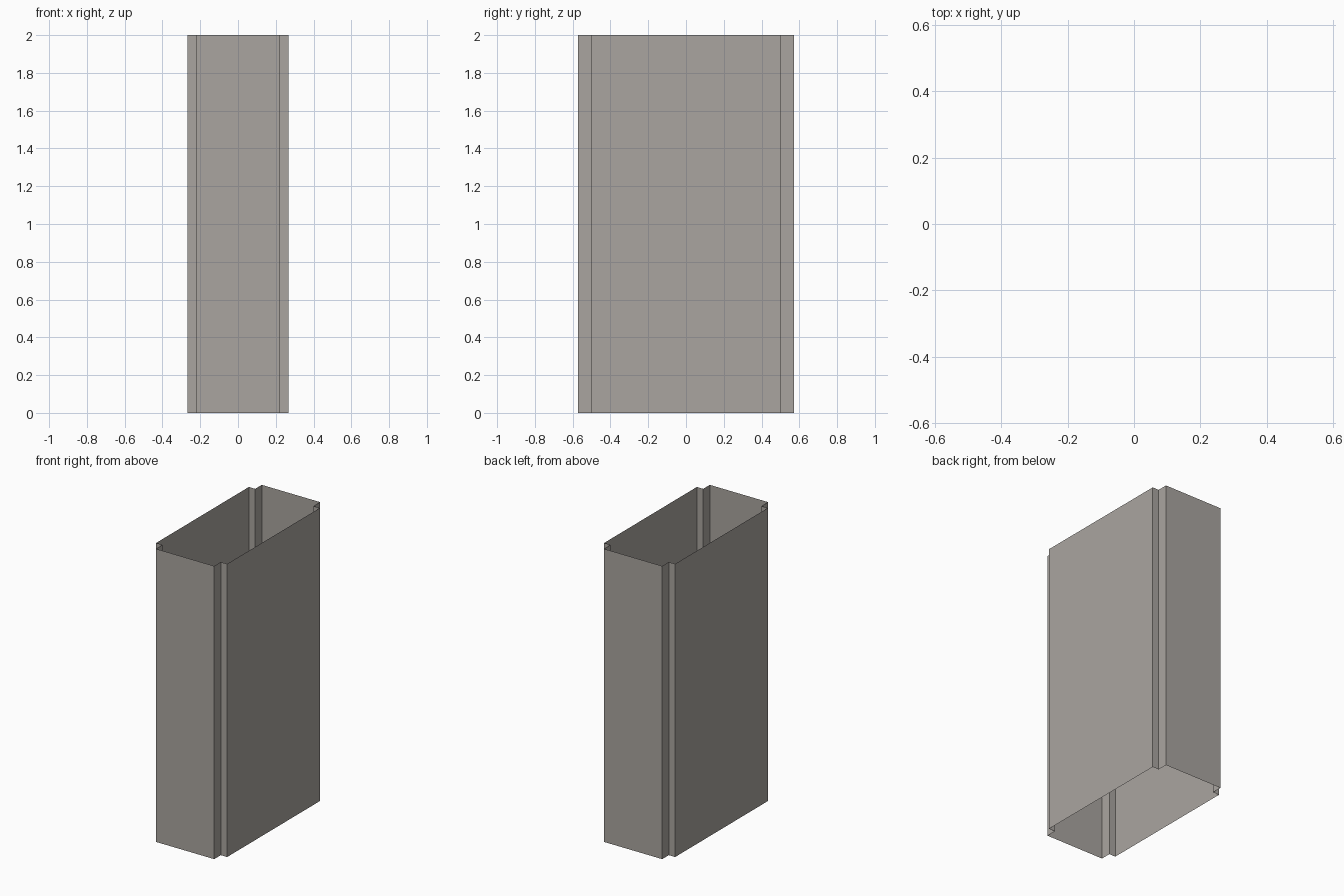
import bpy
import bmesh

if "Cube" in bpy.data.objects:
    bpy.data.objects.remove(bpy.data.objects["Cube"])

HEIGHT = 2.0
OX, OY = 0.268, 0.571   # outer half sizes
IX, IY = 0.22, 0.50     # half sizes at the notched corners

# Plain warm grey
mat = bpy.data.materials.new("warm_grey")
mat.diffuse_color = (0.40, 0.375, 0.35, 1.0)
mat.use_nodes = True
mat.node_tree.nodes["Principled BSDF"].inputs["Base Color"].default_value = mat.diffuse_color

# Rectangle outline with a square notch stepped into every corner
quarter = [(OX, IY), (IX, IY), (IX, OY)]
outline = []
for sx, sy in ((1, 1), (-1, 1), (-1, -1), (1, -1)):
    pts = [(x * sx, y * sy) for x, y in quarter]
    outline += pts if sx * sy > 0 else pts[::-1]

# Open-ended thin sleeve: one wall quad per outline edge
bm = bmesh.new()
low = [bm.verts.new((x, y, 0.0)) for x, y in outline]
top = [bm.verts.new((x, y, HEIGHT)) for x, y in outline]
n = len(outline)
for i in range(n):
    j = (i + 1) % n
    bm.faces.new((low[i], low[j], top[j], top[i]))

mesh = bpy.data.meshes.new("notched_sleeve")
bm.to_mesh(mesh)
bm.free()
mesh.materials.append(mat)
obj = bpy.data.objects.new("notched_sleeve", mesh)
bpy.context.collection.objects.link(obj)
